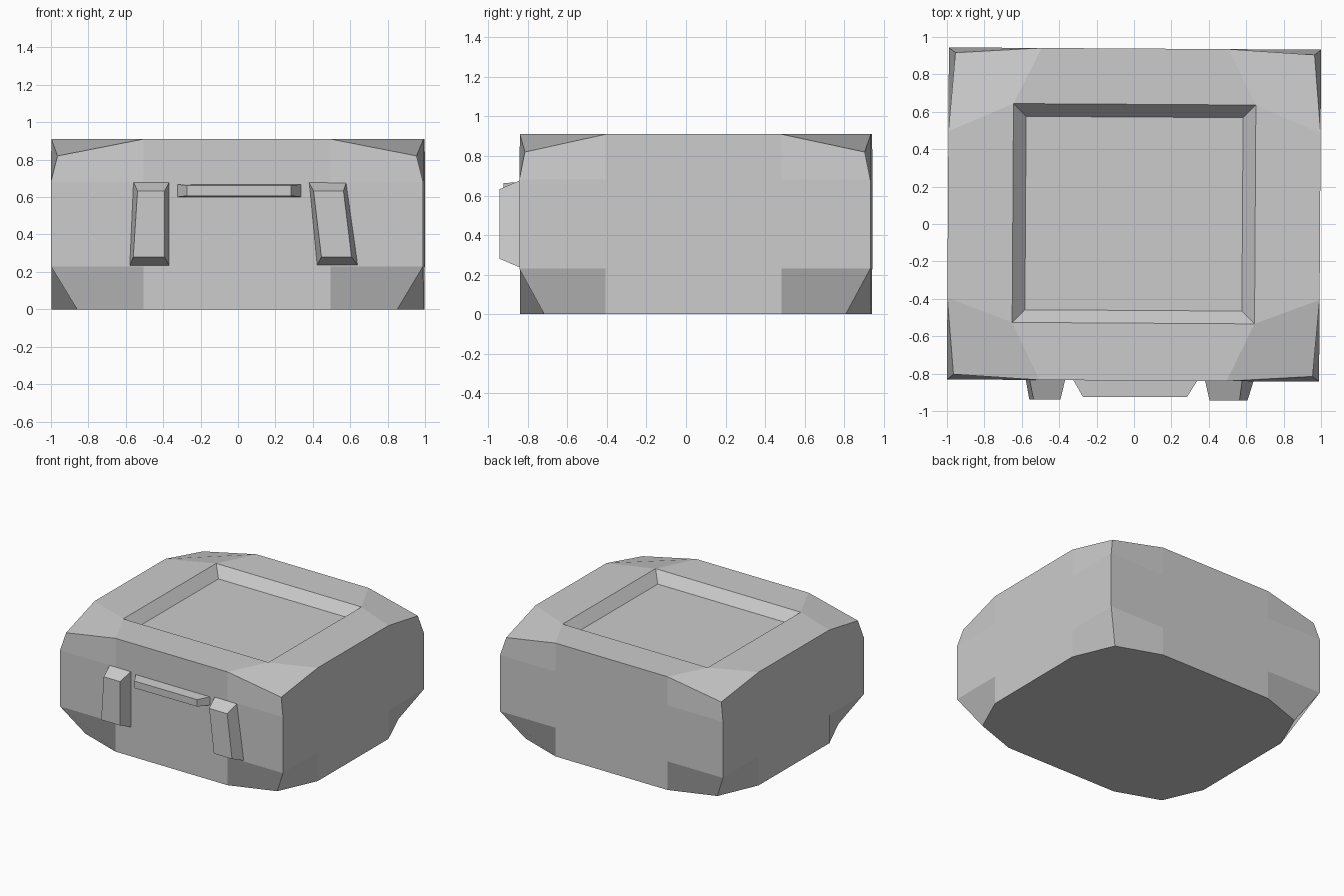
import bpy, bmesh, math
from mathutils import Matrix

if "Cube" in bpy.data.objects:
    bpy.data.objects.remove(bpy.data.objects["Cube"])


def finish(name, bm):
    bmesh.ops.recalc_face_normals(bm, faces=bm.faces)
    mesh = bpy.data.meshes.new(name)
    bm.to_mesh(mesh)
    bm.free()
    obj = bpy.data.objects.new(name, mesh)
    bpy.context.collection.objects.link(obj)
    return obj


# Case body: a 3x3x3 faceted block with pulled-in corners
XS = (-0.995, -0.5, 0.5, 0.995)
YS = (-0.837, -0.40, 0.49, 0.938)
ZS = (0.0, 0.23, 0.68, 0.91)

bm = bmesh.new()
bmesh.ops.create_cube(bm, size=3)
bmesh.ops.subdivide_edges(bm, edges=bm.edges[:], cuts=2, use_grid_fill=True)
for v in bm.verts:
    i, j, k = (round(c + 1.5) for c in v.co)
    x, y, z = XS[i], YS[j], ZS[k]
    sx, sy = (1 if i > 1 else -1), (1 if j > 1 else -1)
    if i in (0, 3) and j in (0, 3) and k == 3:
        x, y, z = x - sx * 0.035, y - sy * 0.028, 0.82
    elif i in (0, 3) and j in (0, 3) and k == 0:
        x, y = x - sx * 0.139, y - sy * 0.125
    elif k == 3 and i in (1, 2) and j in (1, 2):
        x, y = sx * 0.648, (0.64 if j == 2 else -0.53)
    v.co = (x, y, z)
bm.normal_update()

# Sunken lid panel
lid = [f for f in bm.faces
       if f.normal.z > 0.9 and abs(f.calc_center_median().x) < 0.1]
lid.sort(key=lambda f: abs(f.calc_center_median().y - 0.05))
bmesh.ops.inset_region(bm, faces=lid[:1], thickness=0.068, depth=-0.08,
                       use_even_offset=True)
bmesh.ops.rotate(bm, verts=bm.verts, cent=(0, 0.05, 0),
                 matrix=Matrix.Rotation(math.radians(-0.35), 3, 'Z'))
finish("case_body", bm)


# Bevelled blocks on the front: back outline tapering to front outline (x, z)
def front_block(name, back, front, y_front):
    bm = bmesh.new()
    b = [bm.verts.new((x, -0.825, z)) for x, z in back]
    f = [bm.verts.new((x, y_front, z)) for x, z in front]
    bm.faces.new(f)
    bm.faces.new(b[::-1])
    for n in range(4):
        m = (n + 1) % 4
        bm.faces.new((b[n], b[m], f[m], f[n]))
    return finish(name, bm)


front_block("left_latch",
            [(-0.58, 0.23), (-0.366, 0.23), (-0.366, 0.683), (-0.56, 0.683)],
            [(-0.56, 0.28), (-0.393, 0.28), (-0.393, 0.632), (-0.537, 0.632)],
            -0.937)
front_block("right_latch",
            [(0.42, 0.23), (0.644, 0.23), (0.58, 0.683), (0.377, 0.683)],
            [(0.446, 0.28), (0.607, 0.28), (0.564, 0.632), (0.404, 0.632)],
            -0.943)
front_block("handle",
            [(-0.33, 0.60), (0.346, 0.60), (0.346, 0.668), (-0.33, 0.668)],
            [(-0.273, 0.607), (0.284, 0.607), (0.284, 0.663), (-0.273, 0.663)],
            -0.924)
